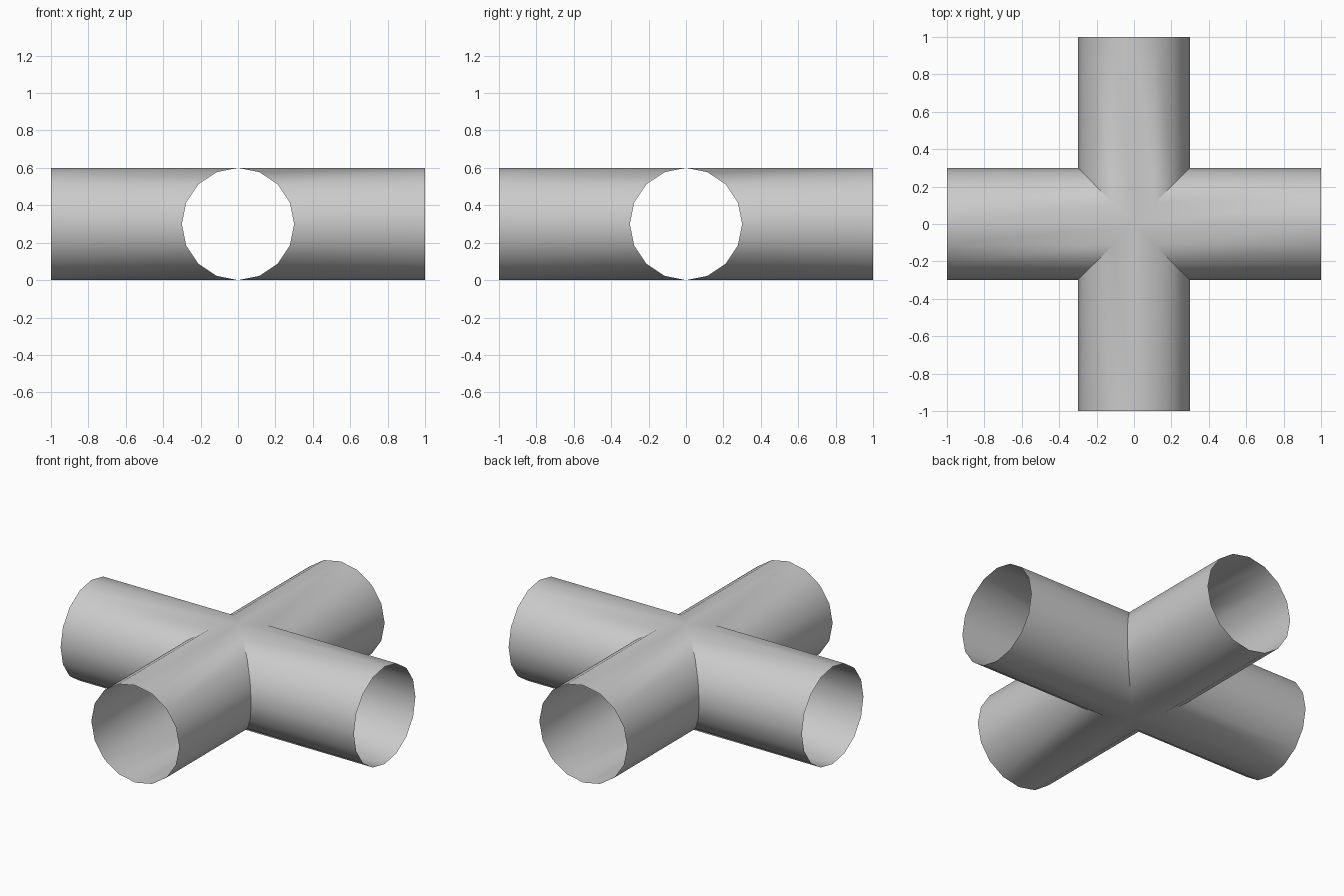
import bpy
import bmesh
from math import sin, cos, pi, radians
from mathutils import Matrix, Vector

cube = bpy.data.objects.get("Cube")
if cube:
    bpy.data.objects.remove(cube, do_unlink=True)

RADIUS = 0.3
SIDES = 16
REACH = 1.0

# Single plain grey
grey = bpy.data.materials.new("light_grey")
grey.use_nodes = True
colour = (0.6, 0.6, 0.6, 1)
grey.diffuse_color = colour
grey.node_tree.nodes["Principled BSDF"].inputs["Base Color"].default_value = colour


def add_arm(bm, turn):
    """Open pipe arm, mitred at 45 degrees where it meets its neighbours."""
    spin = Matrix.Rotation(turn, 3, "Z")
    inner, outer = [], []
    for i in range(SIDES):
        a = 2 * pi * i / SIDES
        y, z = RADIUS * sin(a), RADIUS * (1 + cos(a))
        inner.append(bm.verts.new(spin @ Vector((abs(y), y, z))))
        outer.append(bm.verts.new(spin @ Vector((REACH, y, z))))
    for i in range(SIDES):
        j = (i + 1) % SIDES
        bm.faces.new((inner[i], outer[i], outer[j], inner[j]))


# Four arms welded along their mitre seams
bm = bmesh.new()
for quarter in range(4):
    add_arm(bm, quarter * pi / 2)
bmesh.ops.remove_doubles(bm, verts=bm.verts[:], dist=0.0005)

mesh = bpy.data.meshes.new("pipe_cross")
bm.to_mesh(mesh)
bm.free()
mesh.materials.append(grey)
pipe = bpy.data.objects.new("pipe_cross", mesh)
bpy.context.collection.objects.link(pipe)

# Smooth barrels, sharp mitre seams
bpy.ops.object.select_all(action="DESELECT")
pipe.select_set(True)
bpy.context.view_layer.objects.active = pipe
bpy.ops.object.shade_smooth_by_angle(angle=radians(30))
